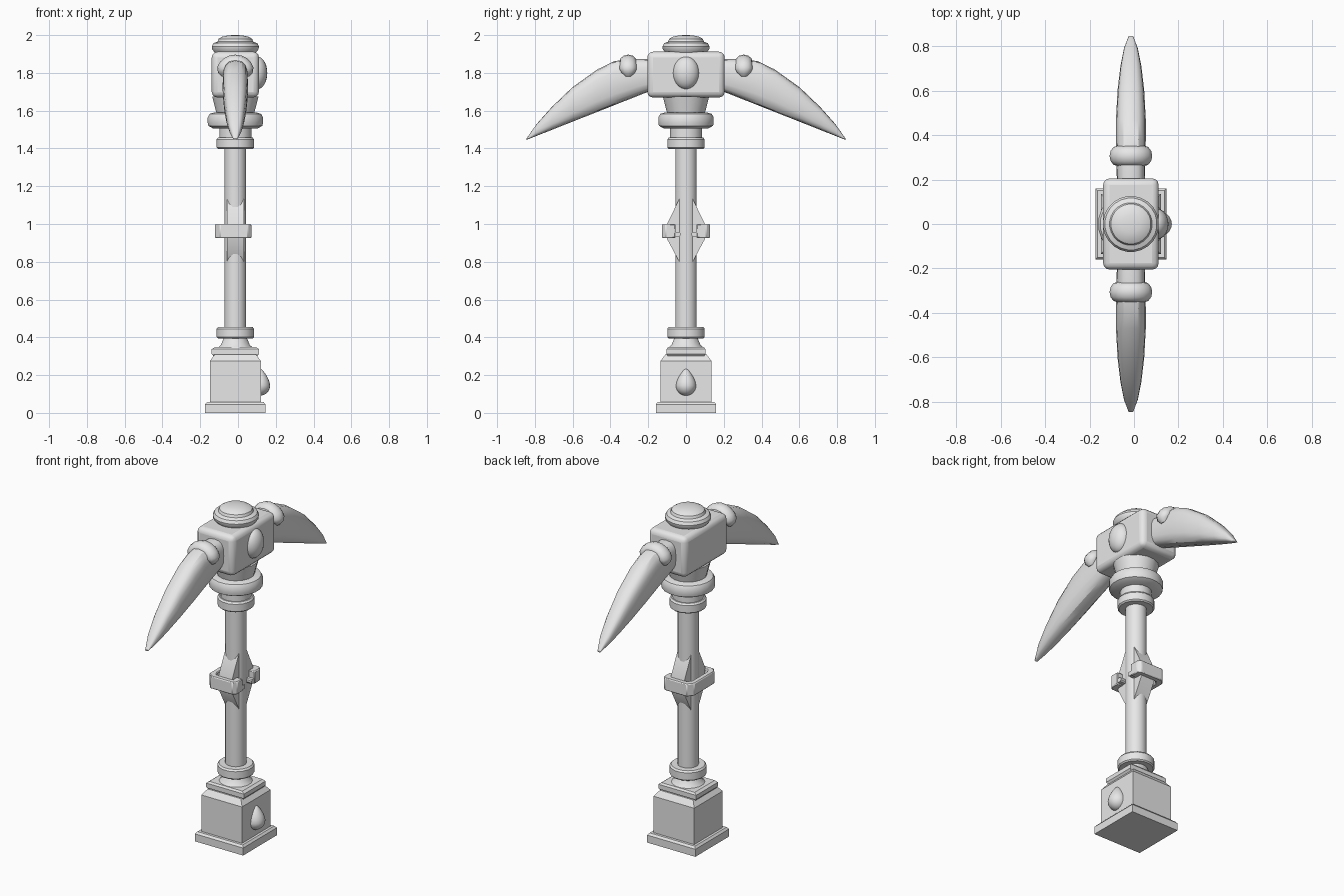
import bpy, bmesh, math
from mathutils import Vector

cube = bpy.data.objects.get("Cube")
if cube:
    bpy.data.objects.remove(cube, do_unlink=True)

CX = -0.014  # axis of the tool

stone = bpy.data.materials.new("plain_grey")
stone.use_nodes = True
stone.diffuse_color = (0.8, 0.8, 0.8, 1)
for node in stone.node_tree.nodes:
    if node.type == 'BSDF_PRINCIPLED':
        node.inputs["Base Color"].default_value = stone.diffuse_color


def finish(bm, name, bevel=0.0, segments=2, angle=32):
    """Turn a bmesh into a shaded object on the tool axis."""
    bmesh.ops.recalc_face_normals(bm, faces=bm.faces)
    mesh = bpy.data.meshes.new(name)
    bm.to_mesh(mesh)
    bm.free()
    ob = bpy.data.objects.new(name, mesh)
    bpy.context.collection.objects.link(ob)
    ob.location.x = CX
    mesh.materials.append(stone)
    if bevel:
        mod = ob.modifiers.new("bevel", 'BEVEL')
        mod.width, mod.segments = bevel, segments
    bpy.ops.object.select_all(action='DESELECT')
    ob.select_set(True)
    bpy.context.view_layer.objects.active = ob
    bpy.ops.object.shade_smooth_by_angle(angle=math.radians(angle))
    return ob


def loft(name, loops, **kw):
    """Skin a row of closed loops and cap both ends."""
    bm = bmesh.new()
    rows = [[bm.verts.new(p) for p in loop] for loop in loops]
    n = len(rows[0])
    for a, b in zip(rows, rows[1:]):
        for i in range(n):
            j = (i + 1) % n
            bm.faces.new((a[i], a[j], b[j], b[i]))
    bm.faces.new(rows[0])
    bm.faces.new(rows[-1])
    return finish(bm, name, **kw)


def lathe(name, profile, sides=16, **kw):
    turn = [math.tau * (i + 0.5) / sides for i in range(sides)]
    return loft(name, [[(r * math.cos(t), r * math.sin(t), z) for t in turn]
                       for r, z in profile], **kw)


def square_stack(name, profile, **kw):
    corners = ((1, 1), (-1, 1), (-1, -1), (1, -1))
    return loft(name, [[(hx * sx, hy * sy, z) for sx, sy in corners]
                       for hx, hy, z in profile], **kw)


def prism(name, outline, axis, start, end, **kw):
    """Extrude a flat outline along x or z."""
    place = (lambda p, d: (d, *p)) if axis == 'x' else (lambda p, d: (*p, d))
    return loft(name, [[place(p, d) for p in outline] for d in (start, end)], **kw)


def ball(name, centre, size, shape=lambda v: v):
    bm = bmesh.new()
    bmesh.ops.create_uvsphere(bm, u_segments=20, v_segments=14, radius=1)
    for v in bm.verts:
        p = shape(v.co.copy())
        v.co = Vector(c + s * k for c, s, k in zip(centre, size, p))
    return finish(bm, name, angle=60)


# Square pommel and its stepped top
square_stack("pommel_foot", [(.16, .16, 0), (.16, .16, .045), (.15, .15, .057)])
square_stack("pommel_block", [(.135, .135, .05), (.135, .135, .275), (.11, .11, .308)])
square_stack("pommel_plate", [(.115, .095, .3), (.125, .103, .312),
                              (.125, .103, .337), (.11, .095, .348)])
lathe("pommel_flare", [(.1, .34), (.078, .36), (.063, .395)])

# Shaft with end rings
lathe("shaft", [(.058, .38), (.058, 1.45)])
for name, z in (("lower_ring", .395), ("upper_ring", 1.398)):
    lathe(name, [(.094, z), (.101, z + .007), (.101, z + .05), (.093, z + .06)])

# Neck below the head
lathe("neck", [(.086, 1.45), (.086, 1.52)])
lathe("neck_ring", [(.118, 1.505), (.145, 1.52), (.148, 1.535), (.148, 1.565),
                    (.138, 1.583), (.115, 1.59)], sides=20)
lathe("neck_flare", [(.1, 1.58), (.108, 1.61), (.125, 1.675)])

# Head block and domed cap
square_stack("head_block", [(.125, .205, 1.67), (.125, .205, 1.912)], bevel=.03, segments=3)
lathe("head_cap", [(.108, 1.905), (.124, 1.925), (.126, 1.94), (.117, 1.957),
                   (.096, 1.965), (.09, 1.98), (.072, 1.991), (.04, 1.998), (.012, 2)],
      sides=24)

# Gem on the head and drop on the pommel
ball("head_gem", (.115, 0, 1.8), (.054, .07, .087))


def drop(v):
    pinch = 1 - .45 * max(v.z, 0) ** 1.5
    return Vector((v.x * pinch, v.y * pinch, v.z * (1.65 if v.z > 0 else 1)))


ball("pommel_drop", (.13, 0, .145), (.054, .054, .054), drop)

# Curved blades: each section is (distance, top height, half width)
sections = [(.15, 1.87, .062), (.28, 1.875, .065), (.38, 1.862, .067), (.47, 1.818, .067),
            (.6, 1.725, .06), (.71, 1.62, .047), (.79, 1.53, .031), (.845, 1.452, .01)]


def rounded(k):
    return math.copysign(abs(k) ** .7, k)


def blade_section(side, y, top, half):
    low = 1.70 - (y - .2) * .395
    mid, tall = (top + low) / 2, (top - low) / 2
    angles = [math.tau * i / 16 for i in range(16)]
    return [(half * rounded(math.cos(t)), side * y, mid + tall * rounded(math.sin(t)))
            for t in angles]


for side, label in ((-1, "front"), (1, "back")):
    loft(label + "_blade", [blade_section(side, *s) for s in sections])

    # Saddle band over the blade, swept as a tapered arch
    arch = []
    for i in range(13):
        t = math.pi * (-.12 + 1.24 * i / 12)
        end = min(i, 12 - i)
        r = .046 * (.4, .8, 1)[min(end, 2)]
        path = Vector((.062 * math.cos(t), side * .306, 1.805 + .054 * math.sin(t)))
        out = Vector((math.cos(t), 0, math.sin(t)))
        ring = [math.tau * k / 12 for k in range(12)]
        arch.append([path + out * (.82 * r * math.cos(a)) + Vector((0, r * math.sin(a), 0))
                     for a in ring])
    loft(label + "_band", arch, angle=50)

    # Wedge fin on the shaft
    fin = [(0, .74), (.03, .79), (.1, .92), (.1, 1.0), (.037, 1.13), (0, 1.2)]
    prism(label + "_fin", [(side * y, z) for y, z in fin], 'x', -.045, .045)

    # Hooked end of the collar
    hook = [(.03, .94), (.036, .932), (.07, .932), (.07, .958), (.036, .958), (.03, .953)]
    prism(label + "_collar_hook", [(side * y, z) for y, z in hook], 'x', .045, .082)

# Collar round the shaft, open on one side
outer = [(.085, .055), (.085, .108), (.066, .128), (-.08, .128), (-.108, .095)]
inner = [(-.075, .07), (-.06, .092), (.045, .092), (.045, .055)]
half_c = outer + [(x, -y) for x, y in reversed(outer)]
c_shape = half_c + [(x, -y) for x, y in reversed(inner)] + inner
prism("collar", c_shape, 'z', .925, 1.0, bevel=.005, segments=1)
